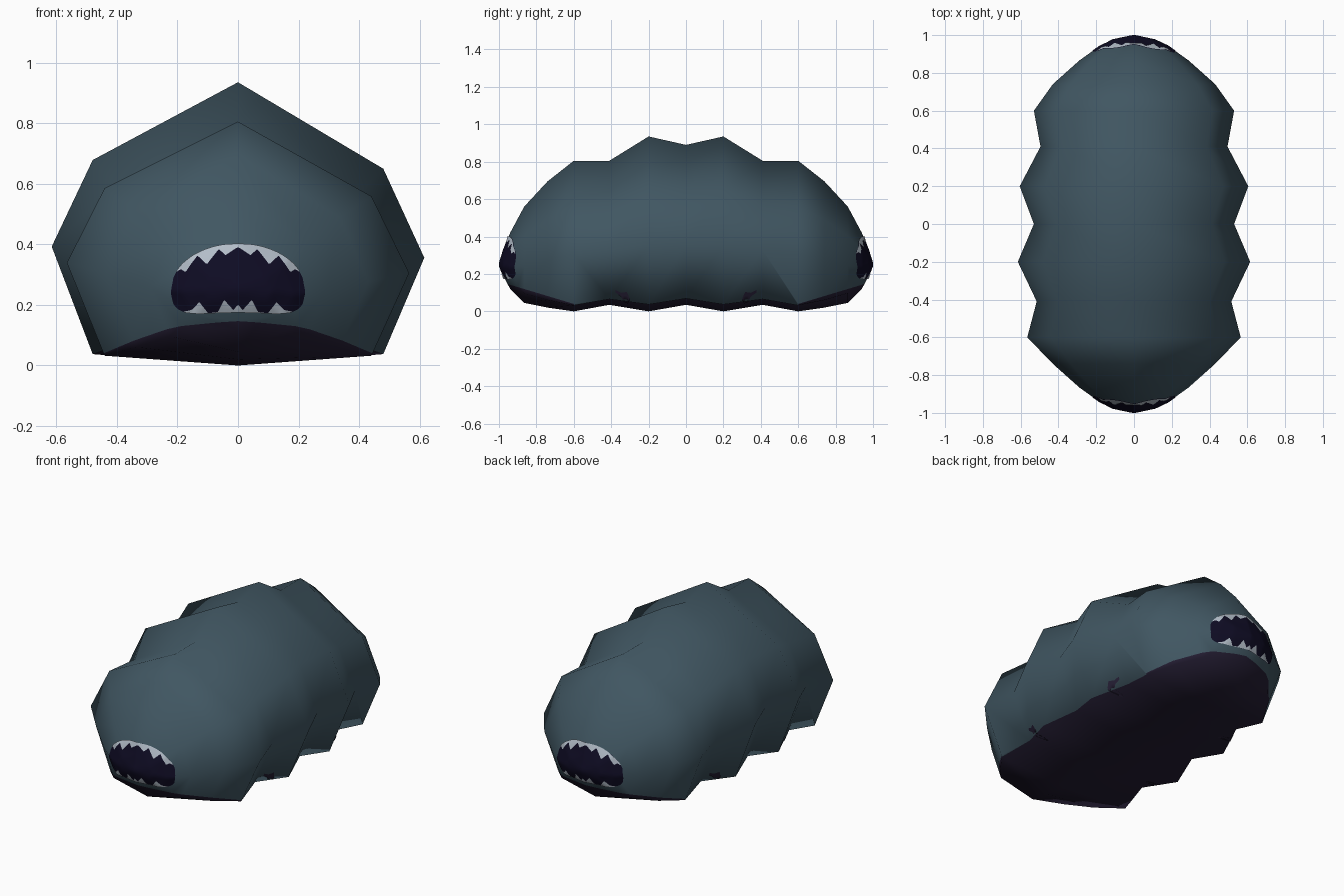
import bpy
import bmesh
from math import sqrt
from mathutils import Vector
from mathutils.bvhtree import BVHTree

if "Cube" in bpy.data.objects:
    bpy.data.objects.remove(bpy.data.objects["Cube"], do_unlink=True)


def material(name, rgb):
    m = bpy.data.materials.new(name)
    m.use_nodes = True
    m.diffuse_color = (*rgb, 1)
    m.node_tree.nodes["Principled BSDF"].inputs["Base Color"].default_value = (*rgb, 1)
    return m


skin = material("slate blue skin", (0.052, 0.094, 0.122))
belly = material("dark purple belly", (0.017, 0.012, 0.032))
mouth_mat = material("dark navy mouth", (0.0045, 0.0035, 0.017))
tooth_mat = material("pale grey teeth", (0.45, 0.51, 0.58))


def add_object(name, bm, mats):
    mesh = bpy.data.meshes.new(name)
    bm.to_mesh(mesh)
    bm.free()
    for m in mats:
        mesh.materials.append(m)
    mesh.shade_smooth()
    ob = bpy.data.objects.new(name, mesh)
    bpy.context.collection.objects.link(ob)
    return ob


# Body rings: y, half width, top, bottom, rounding of the lower corner
cap = [(0.975, 0.115, 0.33, 0.185, 0.2), (0.94, 0.185, 0.42, 0.12, 0.16),
       (0.865, 0.29, 0.56, 0.045, 0.1), (0.74, 0.43, 0.695, 0.02, 0.06)]
trunk = [(-0.6, 0.565, 0.805, 0, 0.04), (-0.41, 0.515, 0.805, 0.035, 0.04),
         (-0.2, 0.615, 0.935, 0, 0.04), (0, 0.53, 0.89, 0.035, 0.04),
         (0.2, 0.605, 0.935, 0, 0.04), (0.41, 0.495, 0.805, 0.035, 0.04),
         (0.6, 0.53, 0.805, 0, 0.04)]
rings = [(-c[0], *c[1:]) for c in cap] + trunk + cap[::-1]

bm = bmesh.new()
loops = []
for y, w, top, bot, low in rings:
    section = [(0, 0), (0.78, low), (1, 0.4), (0.78, 0.71),
               (0, 1), (-0.78, 0.71), (-1, 0.4), (-0.78, low)]
    loop = []
    for u, v in section:
        z = bot + v * (top - bot)
        lean = 0.03 * u * w if v > 0.3 else 0
        loop.append(bm.verts.new((u * w, y, z - lean)))
    loops.append(loop)
for a, b in zip(loops, loops[1:]):
    for i in range(8):
        f = bm.faces.new((a[i], a[(i + 1) % 8], b[(i + 1) % 8], b[i]))
        f.material_index = 1 if i in (0, 7) else 0
for loop, y in ((loops[0], -1), (loops[-1], 1)):
    tip = bm.verts.new((0, y, 0.25))
    for i in range(8):
        bm.faces.new((loop[i], loop[(i + 1) % 8], tip))

# Cut the rising belly edge into both rounded ends
for s in (-1, 1):
    faces = [f for f in bm.faces if f.calc_center_median().y * s > 0.6]
    geom = set(faces)
    for f in faces:
        geom.update(f.edges, f.verts)
    bmesh.ops.bisect_plane(bm, geom=list(geom), dist=1e-5,
                           plane_co=(0, 0.6 * s, 0.04), plane_no=(0, -0.3 * s, 1))
for f in bm.faces:
    c = f.calc_center_median()
    if abs(c.y) > 0.6:
        f.material_index = int(c.z < 0.04 + 0.3 * (abs(c.y) - 0.6))
bmesh.ops.recalc_face_normals(bm, faces=bm.faces[:])
surface = BVHTree.FromBMesh(bm)
add_object("body", bm, [skin, belly])


def lerp(knots, x):
    for (x0, v0), (x1, v1) in zip(knots, knots[1:]):
        if x0 <= x <= x1:
            return v0 + (v1 - v0) * (x - x0) / (x1 - x0)
    return 0


def decal(name, mat, axis, side, u0, u1, low, high, cols, rows, lift):
    """Thin painted sheet between two curves, laid on the body along an axis."""
    bm = bmesh.new()
    ray = Vector((0, 0, 0))
    ray[axis] = -side
    grid = []
    for i in range(cols + 1):
        u = u0 + (u1 - u0) * i / cols
        column = []
        for j in range(rows + 1):
            p = Vector((u, u, low(u) + (high(u) - low(u)) * j / rows))
            p[axis] = 3 * side
            hit, normal, _, _ = surface.ray_cast(p, ray)
            column.append(bm.verts.new(hit + normal * lift) if hit else None)
        grid.append(column)
    for a, b in zip(grid, grid[1:]):
        for j in range(rows):
            quad = (a[j], b[j], b[j + 1], a[j + 1])
            if None not in quad:
                f = bm.faces.new(quad)
                f.normal_update()
                if f.normal.dot(ray) > 0:
                    f.normal_flip()
    return add_object(name, bm, [mat])


# Mouth outline and teeth outlines
W = 0.219


def lip_top(x):
    return 0.25 + 0.15 * sqrt(max(0, 1 - (x / W) ** 2))


def lip_bottom(x):
    t = min(1, abs(x) / W)
    return 0.25 - 0.073 * sqrt(1 - t ** 6) - 0.016 * t * t


upper = [(0, 0.012), (0.04, 0.036), (0.062, 0.012), (0.1, 0.05), (0.105, 0.048),
         (0.132, 0.01), (0.17, 0.038), (0.185, 0.014), (0.205, 0.001)]
lower = [(0, 0.025), (0.015, 0.008), (0.025, 0.02), (0.045, 0.042), (0.065, 0.004),
         (0.098, 0.001), (0.125, 0.038), (0.15, 0.012), (0.18, 0.001)]


def tooth_tip_top(x):
    return lip_top(x) - lerp(upper, abs(x))


def tooth_tip_bottom(x):
    return lip_bottom(x) + lerp(lower, abs(x))


for end, s in (("front", -1), ("back", 1)):
    decal(end + "_mouth", mouth_mat, 1, s, -W, W, lip_bottom, lip_top, 60, 14, 0.003)
    decal(end + "_upper_teeth", tooth_mat, 1, s, -0.2, 0.2,
          tooth_tip_top, lip_top, 100, 3, 0.006)
    decal(end + "_lower_teeth", tooth_mat, 1, s, -0.175, 0.175,
          lip_bottom, tooth_tip_bottom, 100, 3, 0.006)

# Small curled belly markings on the flanks
curl_low = [(0.3, 0.06), (0.31, 0.045), (0.33, 0.05), (0.345, 0.08), (0.375, 0.1)]
curl_high = [(0.3, 0.07), (0.315, 0.105), (0.345, 0.1), (0.375, 0.115)]
for side_name, sx in (("left", 1), ("right", -1)):
    for end, sy in (("front", -1), ("back", 1)):
        decal(f"{end}_{side_name}_marking", belly, 0, sx, 0.3 * sy, 0.375 * sy,
              lambda y: lerp(curl_low, abs(y)), lambda y: lerp(curl_high, abs(y)),
              14, 3, 0.003)
